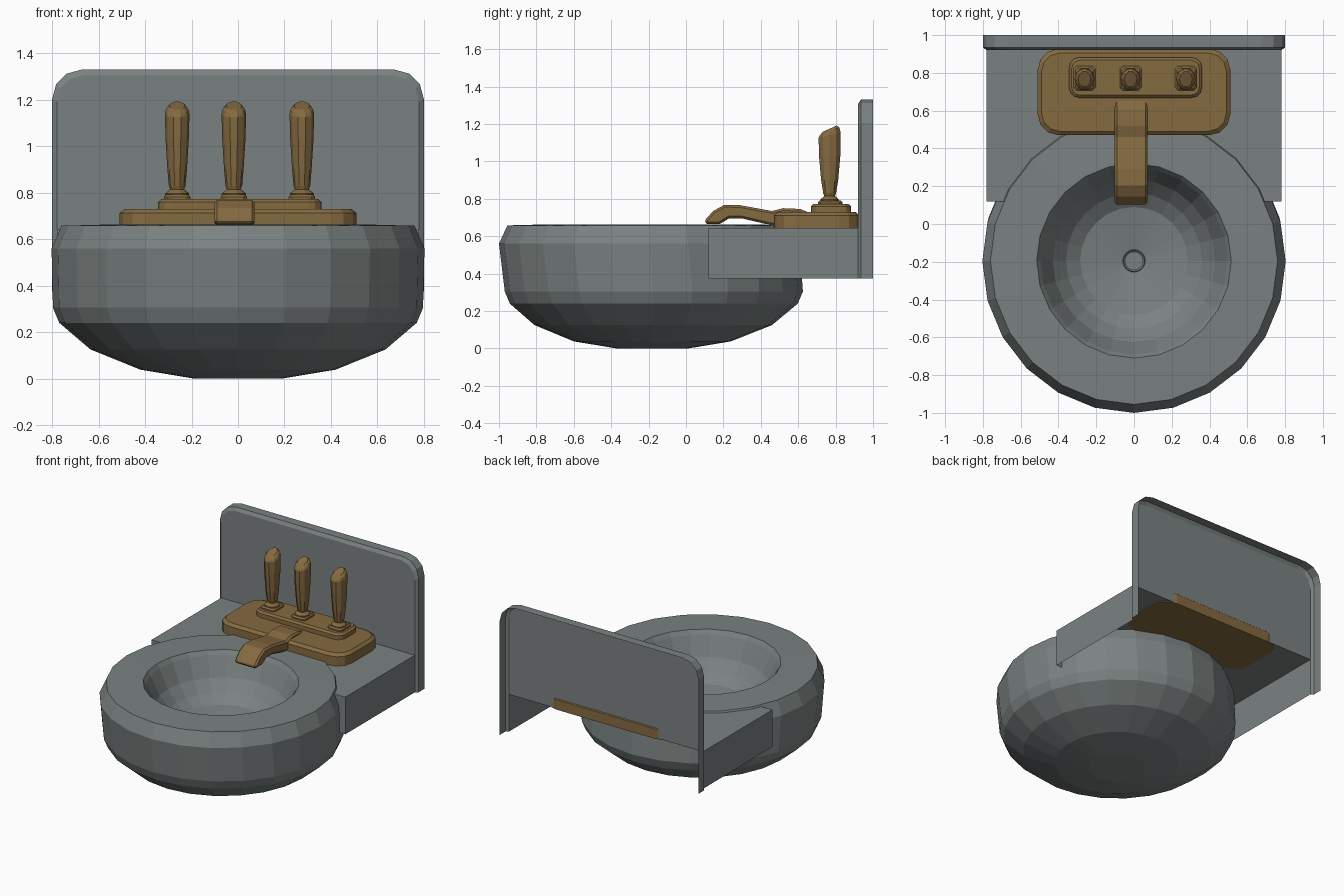
import bpy, bmesh, math

if "Cube" in bpy.data.objects:
    bpy.data.objects.remove(bpy.data.objects["Cube"])


def material(name, rgb):
    m = bpy.data.materials.new(name)
    m.diffuse_color = (*rgb, 1)
    m.use_nodes = True
    m.node_tree.nodes["Principled BSDF"].inputs["Base Color"].default_value = m.diffuse_color
    return m


STONE = material("grey stone", (0.195, 0.222, 0.220))
BRASS = material("aged brass", (0.235, 0.145, 0.052))


def loft(name, rings, mat, closed=True, caps=True, extra=()):
    """Skin a list of point rings; 'extra' holds loose polygons."""
    bm = bmesh.new()
    rows = [[bm.verts.new(p) for p in ring] for ring in rings]
    for a, b in zip(rows, rows[1:]):
        n = len(a)
        for i in range(n if closed else n - 1):
            j = (i + 1) % n
            bm.faces.new((a[i], a[j], b[j], b[i]))
    if caps and rows:
        bm.faces.new(rows[0])
        bm.faces.new(rows[-1])
    for poly in extra:
        bm.faces.new([bm.verts.new(p) for p in poly])
    bmesh.ops.remove_doubles(bm, verts=bm.verts, dist=0.0005)
    bmesh.ops.recalc_face_normals(bm, faces=bm.faces)
    me = bpy.data.meshes.new(name)
    bm.to_mesh(me)
    bm.free()
    me.materials.append(mat)
    ob = bpy.data.objects.new(name, me)
    bpy.context.collection.objects.link(ob)
    return ob


def circle(cx, cy, z, r, n, ry=None, slant=0.0):
    ry = ry or r
    pts = []
    for i in range(n):
        a = 2 * math.pi * i / n
        dy = ry * math.sin(a)
        pts.append((cx + r * math.cos(a), cy + dy, z + slant * dy))
    return pts


def rounded_rect(cx, cy, hx, hy, r, z, seg=3):
    pts = []
    for k, (sx, sy) in enumerate(((1, 1), (-1, 1), (-1, -1), (1, -1))):
        for i in range(seg + 1):
            a = math.pi / 2 * (k + i / seg)
            pts.append((cx + sx * (hx - r) + r * math.cos(a),
                        cy + sy * (hy - r) + r * math.sin(a), z))
    return pts


# Bowl: (radius, height, centre y), outside from the base up, then the basin
CY = -0.195
profile = [(0.19, 0.0, -0.18), (0.42, 0.038, -0.18), (0.635, 0.125, -0.175),
           (0.77, 0.24, -0.172), (0.797, 0.305, -0.172), (0.803, 0.56, -0.197),
           (0.76, 0.658, CY), (0.53, 0.664, CY), (0.515, 0.664, CY),
           (0.495, 0.635, CY), (0.43, 0.50, CY), (0.36, 0.42, CY),
           (0.285, 0.37, CY), (0.06, 0.335, CY), (0.056, 0.342, CY),
           (0.048, 0.335, CY)]
loft("bowl", [circle(0, cy, z, r, 24) for r, z, cy in profile], STONE)

# Deck: open-bottomed shelf cut away around the basin
Z0, Z1, W, YF, YB = 0.375, 0.645, 0.78, 0.12, 0.92
R = 0.70
a0 = math.asin((YF - CY) / R)
arc = []
for i in range(17):
    a = a0 + (math.pi - 2 * a0) * i / 16
    arc.append((R * math.cos(a), CY + R * math.sin(a), Z1))
top = [(-W, YF, Z1), (-W, YB, Z1), (W, YB, Z1), (W, YF, Z1)] + arc
walls = []
for s in (1, -1):
    path = [(s * arc[0][0], YF), (s * W, YF), (s * W, YB)]
    for p, q in zip(path, path[1:]):
        walls.append([(*p, Z0), (*q, Z0), (*q, Z1), (*p, Z1)])
loft("deck", [], STONE, extra=[top] + walls)


# Backsplash: open-backed sheet with a bevelled, rounded rim
def arch(hw, top_z, r, y, bottom):
    pts = [(hw, y, bottom)]
    for s, start in ((1, 0), (-1, math.pi / 2)):
        for i in range(4):
            a = start + math.pi / 2 * i / 3
            pts.append((s * (hw - r) + r * math.cos(a), y,
                        top_z - r + r * math.sin(a)))
    return pts + [(-hw, y, bottom)]


loft("backsplash", [arch(0.78, 1.307, 0.115, 0.92, Z0),
                    arch(0.80, 1.33, 0.125, 0.935, Z0),
                    arch(0.80, 1.33, 0.125, 1.0, Z0)],
     STONE, closed=False, caps=False,
     extra=[arch(0.78, 1.307, 0.115, 0.92, Z1)])

# Tap mounting plates
loft("tap_plate", [rounded_rect(0, 0.698, 0.51, 0.228, 0.11, 0.64),
                   rounded_rect(0, 0.698, 0.51, 0.228, 0.11, 0.712),
                   rounded_rect(0, 0.698, 0.49, 0.208, 0.10, 0.73)], BRASS)
loft("lever_plate", [rounded_rect(0.008, 0.775, 0.352, 0.107, 0.055, 0.725),
                     rounded_rect(0.008, 0.775, 0.352, 0.107, 0.055, 0.76),
                     rounded_rect(0.008, 0.775, 0.338, 0.093, 0.045, 0.773)], BRASS)

# Spout: side profile (y, z) extruded across x
side = [(0.10, 0.665), (0.105, 0.69), (0.145, 0.735), (0.205, 0.768),
        (0.29, 0.766), (0.46, 0.735), (0.52, 0.75), (0.61, 0.746),
        (0.67, 0.722), (0.67, 0.655), (0.45, 0.66), (0.30, 0.695),
        (0.23, 0.695), (0.18, 0.665)]
spout = loft("spout", [[(x, y, z) for y, z in side] for x in (-0.102, 0.072)], BRASS)
bevel = spout.modifiers.new("edges", "BEVEL")
bevel.width = 0.012
bevel.segments = 1
bevel.limit_method = "ANGLE"
bevel.angle_limit = math.radians(60)

# Three levers, each on a small square foot with a collar
LY = 0.772
handle = [(0.052, 0.052, 0.788, 0), (0.052, 0.052, 0.797, 0),
          (0.03, 0.03, 0.815, 0), (0.036, 0.036, 0.83, 0),
          (0.042, 0.048, 0.90, 0), (0.05, 0.06, 1.03, 0),
          (0.053, 0.062, 1.14, 0.25), (0.048, 0.055, 1.16, 0.4),
          (0.034, 0.04, 1.175, 0.45)]
for name, x in (("left", -0.262), ("middle", -0.018), ("right", 0.275)):
    loft(name + "_lever_foot",
         [rounded_rect(x, LY, 0.057, 0.065, 0.015, 0.765, 1),
          rounded_rect(x, LY, 0.057, 0.065, 0.015, 0.782, 1),
          rounded_rect(x, LY, 0.048, 0.055, 0.012, 0.792, 1)], BRASS)
    loft(name + "_lever",
         [circle(x, LY - 0.004, z, rx, 10, ry, sl) for rx, ry, z, sl in handle], BRASS)
